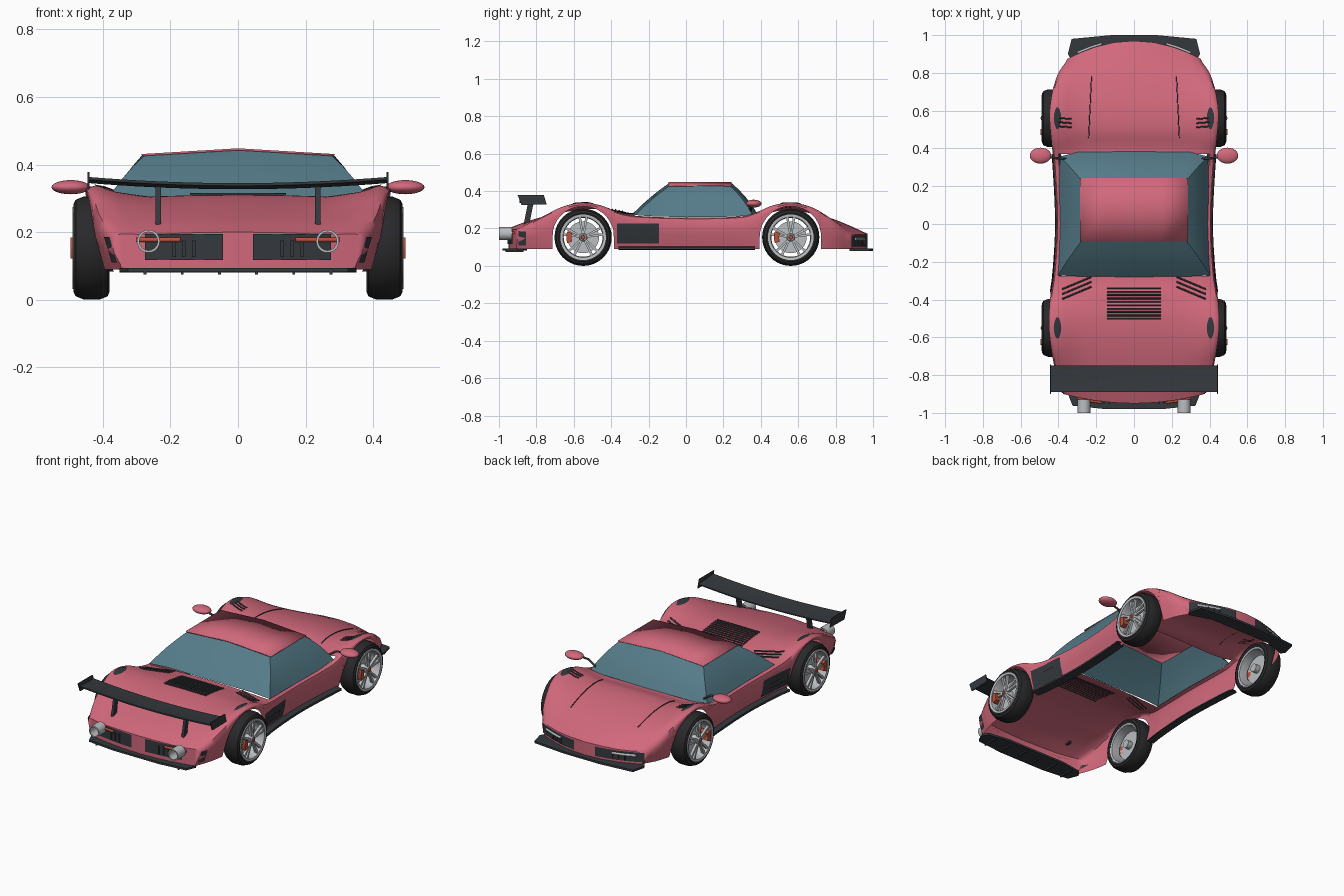
import bpy, bmesh, math
from mathutils import Vector
from mathutils.bvhtree import BVHTree

if "Cube" in bpy.data.objects:
    bpy.data.objects.remove(bpy.data.objects["Cube"])

def mat(name, c):
    m = bpy.data.materials.new(name)
    m.diffuse_color = (*c, 1)
    m.use_nodes = True
    m.node_tree.nodes["Principled BSDF"].inputs["Base Color"].default_value = m.diffuse_color
    return m
PINK = mat("paint", (.64, .14, .20))
GLASS = mat("glass", (.09, .20, .25))
DARK = mat("dark_trim", (.035, .04, .046))
TYRE = mat("tyre_rubber", (.022, .022, .024))
RIM = mat("rim_metal", (.5, .52, .54))
RED = mat("red_parts", (.5, .08, .04))

def build(name, verts, faces, m, angle=40, thick=0):
    me = bpy.data.meshes.new(name)
    bm = bmesh.new()
    vs = [bm.verts.new(v) for v in verts]
    for f in faces:
        bm.faces.new([vs[i] for i in f])
    bmesh.ops.remove_doubles(bm, verts=bm.verts, dist=1e-5)
    bmesh.ops.recalc_face_normals(bm, faces=bm.faces)
    bm.to_mesh(me)
    bm.free()
    me.polygons.foreach_set("use_smooth", [True] * len(me.polygons))
    me.set_sharp_from_angle(angle=math.radians(angle))
    me.materials.append(m)
    o = bpy.data.objects.new(name, me)
    bpy.context.collection.objects.link(o)
    if thick:
        o.modifiers.new("thickness", 'SOLIDIFY').thickness = thick
    return o

def loft(name, rows, m, closed=False, wrap=False, angle=40, thick=0):
    n, r = len(rows[0]), len(rows)
    faces = [(i * n + j, i * n + (j + 1) % n, (i + 1) % r * n + (j + 1) % n, (i + 1) % r * n + j)
             for i in range(r if wrap else r - 1) for j in range(n if closed else n - 1)]
    return build(name, [p for row in rows for p in row], faces, m, angle, thick)

def box(name, lo, hi, m):
    ring = lambda z: [(lo[0], lo[1], z), (hi[0], lo[1], z), (hi[0], hi[1], z), (lo[0], hi[1], z)]
    return prism(name, ring(lo[2]), ring(hi[2]), m)

def prism(name, a, b, m, angle=30):
    n = len(a)
    fs = [tuple(range(n)), tuple(range(n, 2 * n))] + [(i, (i + 1) % n, n + (i + 1) % n, n + i) for i in range(n)]
    return build(name, list(a) + list(b), fs, m, angle)

def tube(name, pts, r, m, cyclic=False):
    cu = bpy.data.curves.new(name, 'CURVE')
    cu.dimensions, cu.bevel_depth, cu.bevel_resolution, cu.use_fill_caps = '3D', r, 2, True
    sp = cu.splines.new('POLY')
    sp.points.add(len(pts) - 1)
    for p, q in zip(sp.points, pts):
        p.co = (*q, 1)
    sp.use_cyclic_u = cyclic
    cu.materials.append(m)
    o = bpy.data.objects.new(name, cu)
    bpy.context.collection.objects.link(o)

def curve(keys):
    # smooth interpolation through (y, value) keys
    def f(y):
        y = min(max(y, keys[0][0]), keys[-1][0])
        i = max(k for k in range(len(keys) - 1) if keys[k][0] <= y)
        sl = lambda k: ((keys[min(k + 1, len(keys) - 1)][1] - keys[max(k - 1, 0)][1]) /
                        (keys[min(k + 1, len(keys) - 1)][0] - keys[max(k - 1, 0)][0]))
        (a, p), (b, q) = keys[i], keys[i + 1]
        h = b - a
        t = (y - a) / h
        return ((2*t**3 - 3*t*t + 1) * p + (t**3 - 2*t*t + t) * h * sl(i)
                + (3*t*t - 2*t**3) * q + (t**3 - t*t) * h * sl(i + 1))
    return f

W = curve([(-.95, .375), (-.85, .405), (-.75, .425), (-.55, .45), (-.4, .445), (-.27, .427), (0, .412),
           (.3, .425), (.56, .447), (.66, .44), (.76, .42), (.86, .395), (.97, .355)])
ZF = curve([(-.95, .195), (-.85, .232), (-.75, .275), (-.65, .32), (-.55, .338), (-.45, .322), (-.36, .285), (-.27, .268),
            (0, .258), (.3, .265), (.38, .288), (.46, .322), (.56, .338), (.66, .318), (.76, .27), (.86, .222), (.97, .17)])
ZC = curve([(-.95, .2), (-.85, .238), (-.65, .292), (-.5, .31), (-.38, .298), (-.28, .28), (.38, .272),
            (.5, .3), (.62, .295), (.76, .26), (.86, .222), (.97, .172)])
AXLES, R, ZW, ZB = (-.55, .56), .166, .153, .09

def bend(x, y):
    t = min(max((abs(y) - .68) / .28, 0), 1)
    k = .1 if y > 0 else -.05
    return y - k * t * t * (x / .36) ** 2

def side_x(y, z):
    top = ZF(y) - .01
    return W(y) - .035 * max(0, (top - z) / (top - ZB)) ** 2

def section(y):
    w, zf, zc, zb = W(y), ZF(y), ZC(y), ZB
    for a in AXLES:
        if abs(y - a) <= R:
            zb = ZW + math.sqrt(max(0, R * R - (y - a) ** 2))
    p = [(0, zc), (.3 * w, zc - .001), (.58 * w, zc - .005), (.8 * w, (zc + zf) / 2 - .004), (w - .03, zf), (w - .008, zf - .006)]
    for t in (.15, .5, 1):
        z = zf - .01 + (zb - zf + .01) * t
        p.append((side_x(y, z), z))
    return [Vector((x, bend(x, y), z)) for x, z in p]

# body shell: lofted sections with wheel arches, open under the cabin
ys = {-.95 + 1.92 * i / 110 for i in range(111)} | {-.275, .37}
for a in AXLES:
    ys |= {a + s * d for s in (1, -1) for d in (R, R + .001, R * .98, R * .93)}
ys = sorted(ys)
verts, faces = [], []
for s in (1, -1):
    base = len(verts)
    for y in ys:
        verts += [(s * p.x, p.y, p.z) for p in section(y)]
    for i in range(len(ys) - 1):
        cabin = -.275 <= (ys[i] + ys[i + 1]) / 2 <= .37
        for j in range(4 if cabin else 0, 8):
            k = base + i * 9 + j
            faces.append((k, k + 1, k + 10, k + 9))
    for e in (0, len(ys) - 1):      # nose and tail panels
        k, c = base + e * 9, len(verts)
        verts += [(verts[k + j][0], verts[k + j][1], ZB) for j in range(5)]
        faces += [(k + j, k + j + 1, c + j + 1, c + j) for j in range(4)]
        faces.append((k + 4, k + 5, k + 6, k + 7, k + 8, c + 4))
body = build("body_shell", verts, faces, PINK, 50)
bvh = BVHTree.FromPolygons([v.co for v in body.data.vertices], [p.vertices for p in body.data.polygons])

def deck(x, y):
    h = bvh.ray_cast(Vector((x, y, 1)), Vector((0, 0, -1)))[0]
    return Vector((x, y, (h.z if h else .2) + .002))

def groove(name, a, b, r=.004, n=8):
    tube(name, [deck(a[0] + (b[0] - a[0]) * i / n, a[1] + (b[1] - a[1]) * i / n) for i in range(n + 1)], r, DARK)

# cabin glass: base ring to roof ring, then roof
low = [(0, .384, .274), (.3, .38, .274), (.392, .357, .268), (.396, .2, .262), (.39, 0, .26), (.397, -.2, .266), (.403, -.272, .272), (.28, -.278, .284), (0, -.28, .284)]
top = [(0, .24, .446), (.272, .24, .43), (.28, .233, .429), (.283, .18, .429), (.283, .075, .429), (.28, -.04, .429), (.277, -.09, .427), (.2, -.09, .431), (0, -.09, .443)]
full = lambda h: [Vector(p) for p in h] + [Vector((-p[0], p[1], p[2])) for p in h[-2:0:-1]]
rows = []
for t in (0, .25, .5, .75, 1):
    b = .03 * t * (1 - t)
    rows.append([p.lerp(q, t) + Vector((b * p.x * 1.2, b * (1 if p.y > .3 else 0), b)) for p, q in zip(full(low), full(top))])
loft("cabin_glass", rows, GLASS, closed=True, angle=35)
loft("roof", [[(x, y, .431 + .017 * (1 - abs(x) / .285)) for x in (-.285, -.15, 0, .15, .285)]
              for y in (-.093, .075, .243)], PINK, thick=.006)

# front splitter and rear diffuser with fins
def plate(name, half, z0, z1):
    o = half + [(-x, y) for x, y in half[::-1]]
    prism(name, [(x, y, z0) for x, y in o], [(x, y, z1) for x, y in o], DARK)
plate("front_splitter", [(.12, 1.0), (.33, .98), (.35, .9), (.335, .875), (.2, .92)], .08, .092)
plate("rear_diffuser", [(.15, -.98), (.325, -.962), (.35, -.9), (.33, -.87), (.2, -.85)], .082, .094)
for i in range(6):
    x = -.275 + .11 * i
    box("diffuser_fin", (x - .004, -.965, .074), (x + .004, -.87, .084), DARK)

# sagging rear wing
rows = []
for i in range(-10, 11):
    x = .44 * i / 10
    z = .333 + .018 * (i / 10) ** 2
    rows.append([(x, -.75, z - .004), (x, -.82, z - .006), (x, -.89, z + .004), (x, -.89, z + .012), (x, -.82, z + .004), (x, -.75, z + .003)])
loft("rear_wing", rows, DARK, closed=True, angle=30)
# deck slats and hood seams
for i in range(10):
    y = -.34 - .018 * i
    groove("engine_louvre", (-.142, y), (.142, y), .0045)

for s in (1, -1):
    sx = lambda pts: [(s * p[0], p[1], p[2]) for p in pts]
    ep = [(.44, -.9, .378), (.44, -.76, .378), (.44, -.745, .328), (.44, -.88, .326)]
    prism("wing_endplate", sx(ep), sx([(.446, p[1], p[2]) for p in ep]), DARK)
    st = [(-.815, .335), (-.845, .335), (-.868, .222), (-.838, .222)]
    prism("wing_strut", sx([(.228, *p) for p in st]), sx([(.244, *p) for p in st]), DARK)
    for i in range(3):
        groove("deck_slat", (s * .225, -.262 - .026 * i - .018), (s * .38, -.345 - .026 * i), .0045)
        groove("fender_louvre", (s * .33, .512 + .022 * i), (s * .4, .517 + .022 * i), .004)
    groove("hood_seam", (s * .24, .455), (s * .225, .78), .0025, 20)
    # fender top vents
    for a in AXLES:
        loft("fender_vent", [[deck(s * (.405 + .02 * v * (1 - .7 * (u / 4) ** 2)), a + .014 * u) + Vector((0, 0, .002))
                              for v in (-1, 0, 1)] for u in range(-4, 5)], DARK)
    # nose and tail grilles with lamps
    for name, y0, x0, x1, z0, z1, d in (("front_grille", .97, .07, .34, .105, .162, 1), ("rear_grille", -.95, .045, .275, .118, .195, -1)):
        xs = [x0 + (x1 - x0) * i / 8 for i in range(9)]
        loft(name, [[(s * x, bend(x, y0) + .004 * d, z) for z in (z0, z1)] for x in xs], DARK)
        for i in (3, 4, 5):
            x = xs[i]
            y = bend(x, y0) + .006 * d
            box(name + "_bar", (s * x - .005, y - .004, z0 + .008), (s * x + .005, y + .004, z1 - .02), DARK)
        lz = z1 - .018
        tube(name + "_lamp", [(s * x, bend(x, y0) + .006 * d, lz) for x in (.17, .23, .3)], .007, RIM if d > 0 else RED)
    loft("tail_corner", [[(s * (side_x(y, z) + .004), bend(W(y), y), z) for z in (.11, .185)] for y in (-.945, -.92, -.89)], DARK)
    # exhaust rings
    rows = [[(s * .265 + r * math.cos(t * math.pi / 12), y, .173 + r * math.sin(t * math.pi / 12)) for t in range(24)]
            for r, y in ((.034, -.93), (.034, -1.0), (.027, -1.0), (.027, -.93))]
    loft("exhaust_ring", rows, RIM, closed=True, wrap=True)
    # sill and side vent
    yy = [-.36 + .73 * i / 12 for i in range(13)]
    loft("side_skirt", [[(s * x, y, z) for x, z in ((W(y) - .045, .084), (W(y) + .006, .088), (W(y) + .004, .1), (W(y) - .03, .104))]
                        for y in yy], DARK, closed=True)
    for name, ya, yb, z0, z1, e in (("side_vent", -.37, -.145, .12, .228, .004), ("vent_inset", -.35, -.2, .155, .188, .009)):
        loft(name, [[(s * (side_x(y, z) + e), y, z) for z in (z0, (z0 + z1) / 2, z1)]
                    for y in [ya + (yb - ya) * i / 5 for i in range(6)]], DARK)
    # mirrors
    bpy.ops.mesh.primitive_uv_sphere_add(segments=24, ring_count=12, radius=1, location=(s * .495, .362, .333))
    o = bpy.context.object
    o.name, o.scale = "side_mirror", (.057, .042, .021)
    o.data.materials.append(PINK)
    bpy.ops.object.shade_smooth()
    tube("mirror_stalk", [(s * .36, .345, .29), (s * .41, .348, .325), (s * .46, .355, .332)], .006, DARK)

    # wheels
    for a in AXLES:
        def lathe(name, prof, m, n=40, closed=True):
            ring = lambda t: [(s * x, a + r * math.cos(t), ZW + r * math.sin(t)) for r, x in prof]
            return loft(name, [ring(2 * math.pi * i / n) for i in range(n)], m, closed=closed, wrap=True, angle=35)
        lathe("tyre", [(.118, .482), (.13, .487), (.143, .48), (.153, .455), (.153, .41), (.143, .386), (.13, .38), (.118, .384)], TYRE)
        lathe("rim_barrel", [(.122, .483), (.122, .49), (.108, .488), (.104, .47), (.108, .39), (.118, .386)], RIM)
        lathe("brake_disc", [(.0, .44), (.085, .44), (.085, .43), (.0, .43)], RIM, closed=False)
        lathe("wheel_hub", [(.0, .488), (.018, .488), (.024, .478), (.024, .4), (.0, .4)], RIM, closed=False)
        lathe("hub_cap", [(.0, .494), (.01, .493), (.012, .487)], RED, 16, closed=False)
        for i in range(10):
            t = 2 * math.pi * (i // 2) / 5 + (.17 if i % 2 else -.17) + math.pi / 2
            u, v = Vector((0, math.cos(t), math.sin(t))), Vector((0, -math.sin(t), math.cos(t)))
            q = [u * r + v * w for r, w in ((.015, -.005), (.112, -.007), (.112, .007), (.015, .005))]
            prism("wheel_spoke", [(s * .468, a + p.y, ZW + p.z) for p in q], [(s * .483, a + p.y, ZW + p.z) for p in q], RIM)
        arc = [(r, math.pi + k * .12) for r, ks in ((.062, range(-3, 4)), (.09, range(3, -4, -1))) for k in ks]
        cal = [(a + r * math.cos(t), ZW + r * math.sin(t)) for r, t in arc]
        prism("brake_caliper", [(s * .43, *p) for p in cal], [(s * .496, *p) for p in cal], RED)
